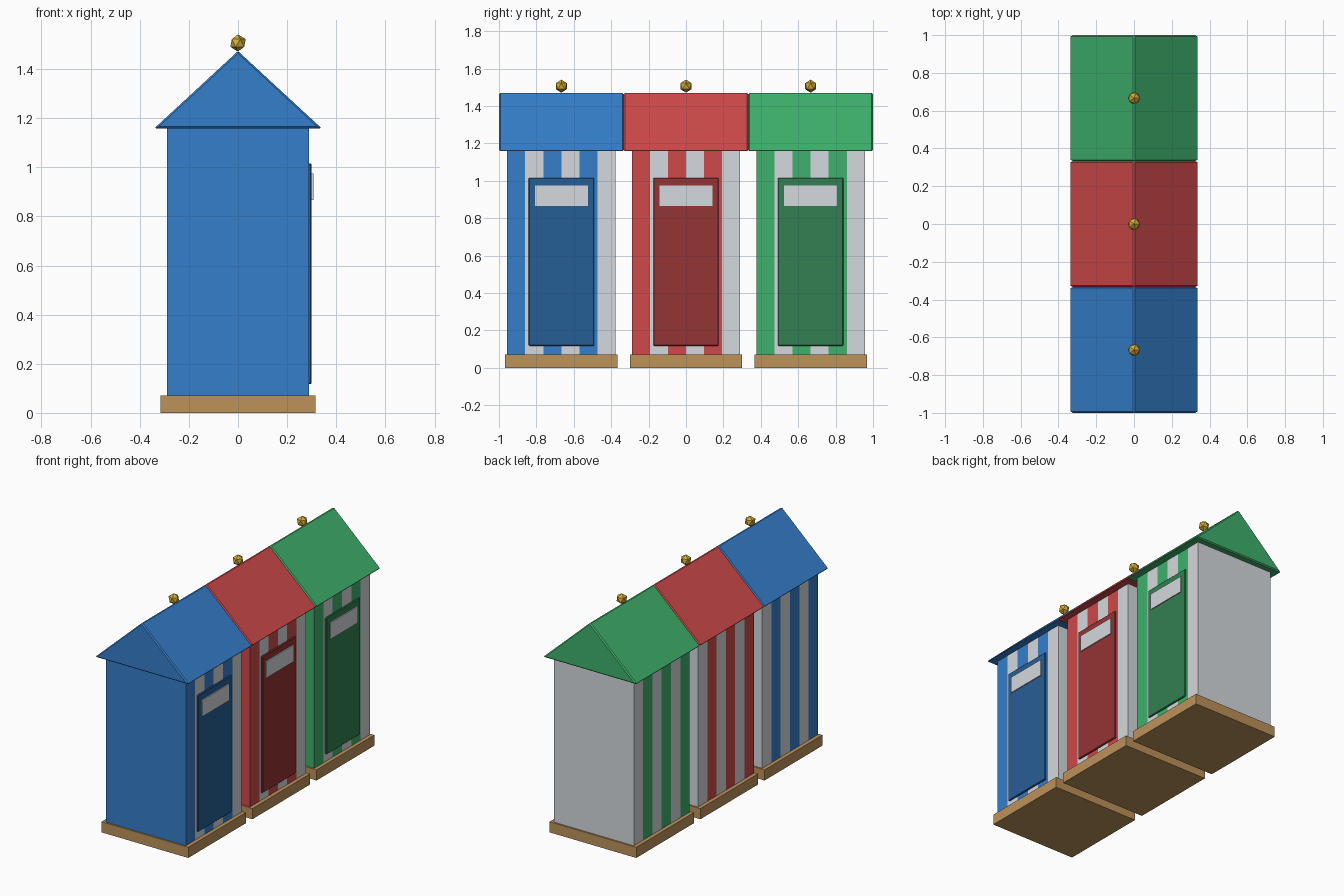
import bpy, bmesh
from mathutils import Vector

if "Cube" in bpy.data.objects:
    bpy.data.objects.remove(bpy.data.objects["Cube"])


def material(name, r, g, b):
    """Flat colour given as 0-255 sRGB, stored as linear."""
    def lin(c):
        c /= 255
        return c / 12.92 if c <= 0.04045 else ((c + 0.055) / 1.055) ** 2.4
    m = bpy.data.materials.new(name)
    m.diffuse_color = (lin(r), lin(g), lin(b), 1)
    m.use_nodes = True
    m.node_tree.nodes["Principled BSDF"].inputs["Base Color"].default_value = m.diffuse_color
    return m


def finish(name, bm, mats, bevel=0):
    bmesh.ops.recalc_face_normals(bm, faces=bm.faces)
    me = bpy.data.meshes.new(name)
    bm.to_mesh(me)
    bm.free()
    for m in mats:
        me.materials.append(m)
    ob = bpy.data.objects.new(name, me)
    bpy.context.collection.objects.link(ob)
    if bevel:
        mod = ob.modifiers.new("edge_bevel", 'BEVEL')
        mod.width = bevel
        mod.segments = 1
    return ob


def box_mesh(lo, hi):
    bm = bmesh.new()
    bmesh.ops.create_cube(bm, size=1)
    lo, hi = Vector(lo), Vector(hi)
    for v in bm.verts:
        v.co = (lo + hi) / 2 + v.co * (hi - lo)
    return bm


white = material("white", 213, 217, 221)
wood = material("wood", 188, 146, 90)
gold = material("gold", 212, 172, 55)

HALF, STRIPES, PITCH = 0.29, 6, 0.6665


def hut(label, yc, paint, door_paint):
    # wooden base
    finish(label + "_base", box_mesh((-0.315, yc - 0.30, 0), (0.315, yc + 0.30, 0.07)), [wood])

    # striped cabin: cut the box into slabs and alternate the colours
    bm = box_mesh((-HALF, yc - HALF, 0.07), (HALF, yc + HALF, 1.165))
    step = 2 * HALF / STRIPES
    for i in range(1, STRIPES):
        bmesh.ops.bisect_plane(bm, geom=bm.verts[:] + bm.edges[:] + bm.faces[:],
                               plane_co=(0, yc - HALF + i * step, 0), plane_no=(0, 1, 0))
    for f in bm.faces:
        i = int((f.calc_center_median().y - yc + HALF) / step + 1e-4)
        f.material_index = min(i, STRIPES - 1) % 2
    finish(label + "_cabin", bm, [paint, white])

    # gabled roof: triangle profile extruded along y
    bm = bmesh.new()
    tri = [bm.verts.new((x, yc - 0.3335, z)) for x, z in ((-0.341, 1.158), (0.341, 1.158), (0, 1.473))]
    face = bm.faces.new(tri)
    ext = bmesh.ops.extrude_face_region(bm, geom=[face])
    bmesh.ops.translate(bm, vec=(0, 0.667, 0),
                        verts=[g for g in ext["geom"] if isinstance(g, bmesh.types.BMVert)])
    finish(label + "_roof", bm, [paint], bevel=0.007)

    # door and its window plate
    finish(label + "_door", box_mesh((0.28, yc - 0.175, 0.118), (0.30, yc + 0.175, 1.016)),
           [door_paint], bevel=0.004)
    finish(label + "_door_window", box_mesh((0.299, yc - 0.142, 0.866), (0.307, yc + 0.142, 0.974)), [white])

    # roof finial
    bm = bmesh.new()
    bmesh.ops.create_icosphere(bm, subdivisions=1, radius=0.035)
    bmesh.ops.translate(bm, vec=(0, yc, 1.506), verts=bm.verts)
    finish(label + "_finial", bm, [gold])


hut("blue_hut", -PITCH, material("blue", 53, 127, 203), material("dark_blue", 38, 94, 149))
hut("red_hut", 0, material("red", 207, 73, 73), material("dark_red", 149, 51, 51))
hut("green_hut", PITCH, material("green", 62, 177, 108), material("dark_green", 51, 128, 82))
